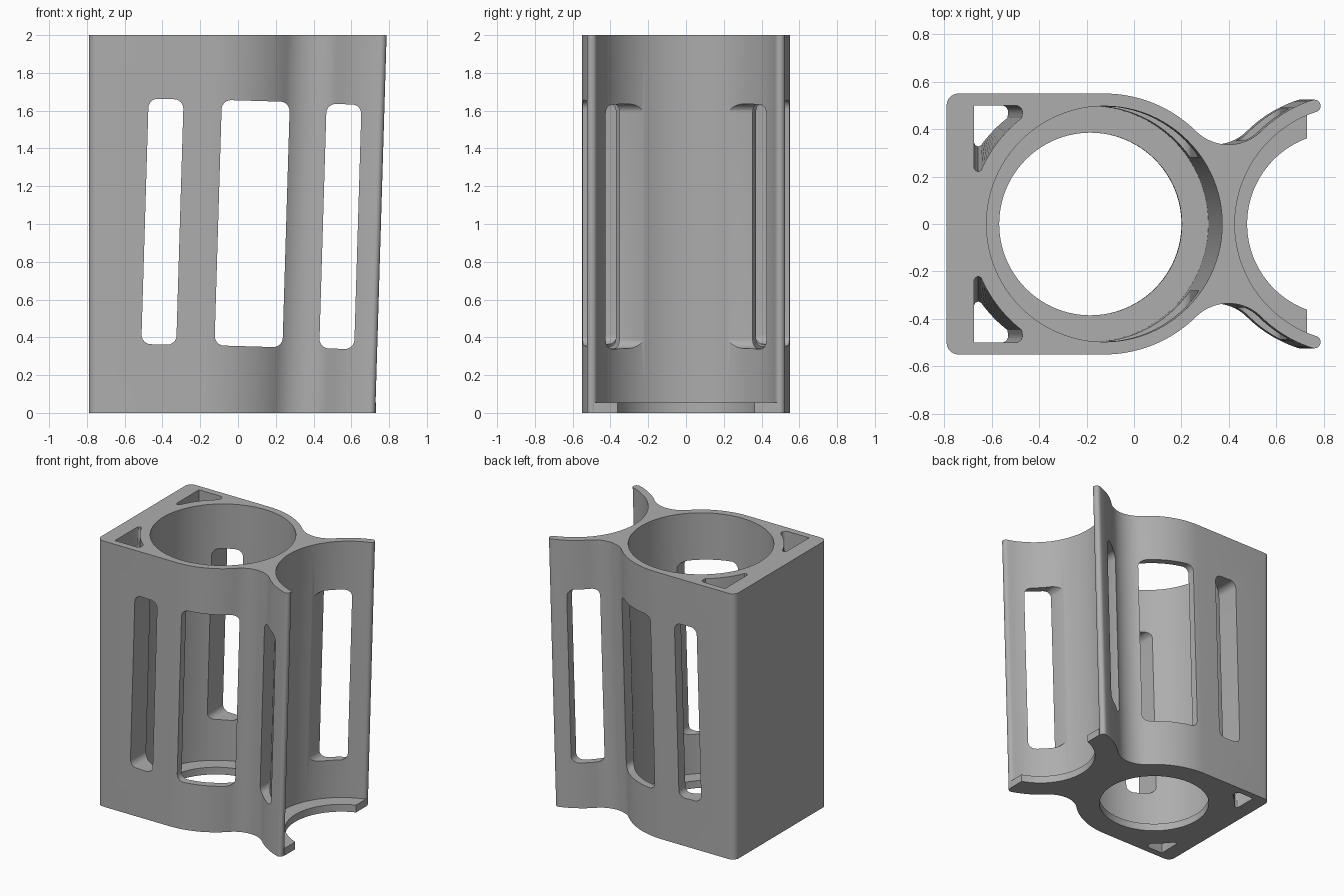
import bpy, bmesh, math
from math import sin, cos, pi, radians

if "Cube" in bpy.data.objects:
    bpy.data.objects.remove(bpy.data.objects["Cube"])

H = 2.0            # height
LEAN = 0.06        # sideways lean of the bores over the full height
BORE, OUTER, LIP = 0.497, 0.55, 0.385
FLOOR = 0.055

grey = bpy.data.materials.new("grey plastic")
grey.diffuse_color = (0.42, 0.42, 0.42, 1)
grey.use_nodes = True
grey.node_tree.nodes["Principled BSDF"].inputs["Base Color"].default_value = grey.diffuse_color


def c1(z):         # axis of the closed bore at height z
    return -0.185 + LEAN * z / H


def c2(z):         # axis of the open cradle at height z
    return c1(z) + 1.047


def arc(cx, cy, r, a0, a1, n):
    return [(cx + r * cos(a0 + (a1 - a0) * i / n),
             cy + r * sin(a0 + (a1 - a0) * i / n)) for i in range(n + 1)]


def loft(name, section, z0, z1):
    """Solid between the same section evaluated at two heights."""
    bm = bmesh.new()
    lo = [bm.verts.new((x, y, z0)) for x, y in section(z0)]
    hi = [bm.verts.new((x, y, z1)) for x, y in section(z1)]
    bm.faces.new(lo[::-1])
    bm.faces.new(hi)
    n = len(lo)
    for i in range(n):
        j = (i + 1) % n
        bm.faces.new((lo[i], lo[j], hi[j], hi[i]))
    bmesh.ops.recalc_face_normals(bm, faces=bm.faces)
    me = bpy.data.meshes.new(name)
    bm.to_mesh(me)
    bm.free()
    ob = bpy.data.objects.new(name, me)
    bpy.context.collection.objects.link(ob)
    me.materials.append(grey)
    return ob


def combine(target, other, op):
    bpy.context.view_layer.objects.active = target
    m = target.modifiers.new(op, 'BOOLEAN')
    m.operation, m.solver, m.object = op, 'EXACT', other
    bpy.ops.object.modifier_apply(modifier=m.name)
    bpy.data.objects.remove(other, do_unlink=True)


def body_section(z):
    a, b = c1(z), c2(z)
    tip, join = radians(72), math.atan2(0.53, 0.5235)
    pts = arc(b, 0, BORE, pi, pi - tip, 28)                        # cradle
    mid, r = (BORE + OUTER) / 2, (OUTER - BORE) / 2
    pts += arc(b - mid * cos(tip), mid * sin(tip), r,
               -tip, pi - tip, 10)[1:-1]                           # wing tip
    pts += arc(b, 0, OUTER, pi - tip, pi - join, 12)               # wing back
    pts += arc((a + b) / 2, 0.53, 0.195, -join, join - pi, 20)[1:-1]
    pts += arc(a, 0, OUTER, join, pi / 2, 20)                      # barrel
    pts += arc(-0.74, 0.50, 0.05, pi / 2, pi, 8)                   # rear corner
    return pts + [(x, -y) for x, y in pts[:0:-1]]


def lip_section(z):
    b, cut = c2(0), 0.73
    a_in, a_out = math.acos((b - cut) / LIP), math.acos((b - cut) / 0.505)
    return (arc(b, 0, LIP, pi - a_in, pi + a_in, 48)
            + arc(b, 0, 0.505, pi + a_out, pi - a_out, 48))


def pocket_section(side):
    def section(z):
        a, r, back = c1(z), 0.567, -0.675
        end = math.acos((back + 0.03 - a) / r)
        pts = [(back, 0.50)]
        low = arc(a, 0, r, end, radians(128), 16)
        x, y = low[0]
        pts += [(back, y + 0.012), (back + 0.006, y + 0.001), (back + 0.017, y - 0.005)]
        pts += low
        pts += arc(a - 0.375, 0.47, 0.03, -0.3, pi / 2, 6)
        return [(px, side * py) for px, py in pts]
    return section


def window(x, z, w, h, r=0.05):
    """Rounded slot through the whole depth, leaning with the bores."""
    t = math.atan(LEAN / H)
    pts = []
    for k, (sx, sz) in enumerate(((1, 1), (-1, 1), (-1, -1), (1, -1))):
        pts += arc(sx * (w / 2 - r), sz * (h / 2 - r), r, k * pi / 2, (k + 1) * pi / 2, 8)
    ob = loft("window_cutter", lambda _: pts, -1, 1)
    for v in ob.data.vertices:
        u, q, d = v.co
        v.co = (x + u * cos(t) + q * sin(t), -d, z - u * sin(t) + q * cos(t))
    return ob


# body with wings and the cradle's bottom lip
body = loft("battery_holder_body", body_section, 0, H)
combine(body, loft("cradle_lip", lip_section, 0, FLOOR), 'UNION')

# closed bore with its smaller floor opening
combine(body, loft("bore", lambda z: arc(c1(z), 0, BORE, 0, 2 * pi, 96)[:-1],
                   FLOOR, H + 0.1), 'DIFFERENCE')
combine(body, loft("floor_opening", lambda z: arc(c1(z), 0, LIP, 0, 2 * pi, 96)[:-1],
                   -0.1, 0.2), 'DIFFERENCE')

# corner pockets
for side in (1, -1):
    combine(body, loft("pocket", pocket_section(side), -0.02, H + 0.02), 'DIFFERENCE')

# side windows
for x, z, w, h in ((-0.40, 1.012, 0.185, 1.30), (0.075, 1.002, 0.36, 1.30),
                   (0.542, 0.987, 0.185, 1.295)):
    combine(body, window(x, z, w, h), 'DIFFERENCE')

body.name = "holder_body"
bpy.context.view_layer.objects.active = body
body.select_set(True)
bpy.ops.object.shade_smooth_by_angle(angle=radians(30))
